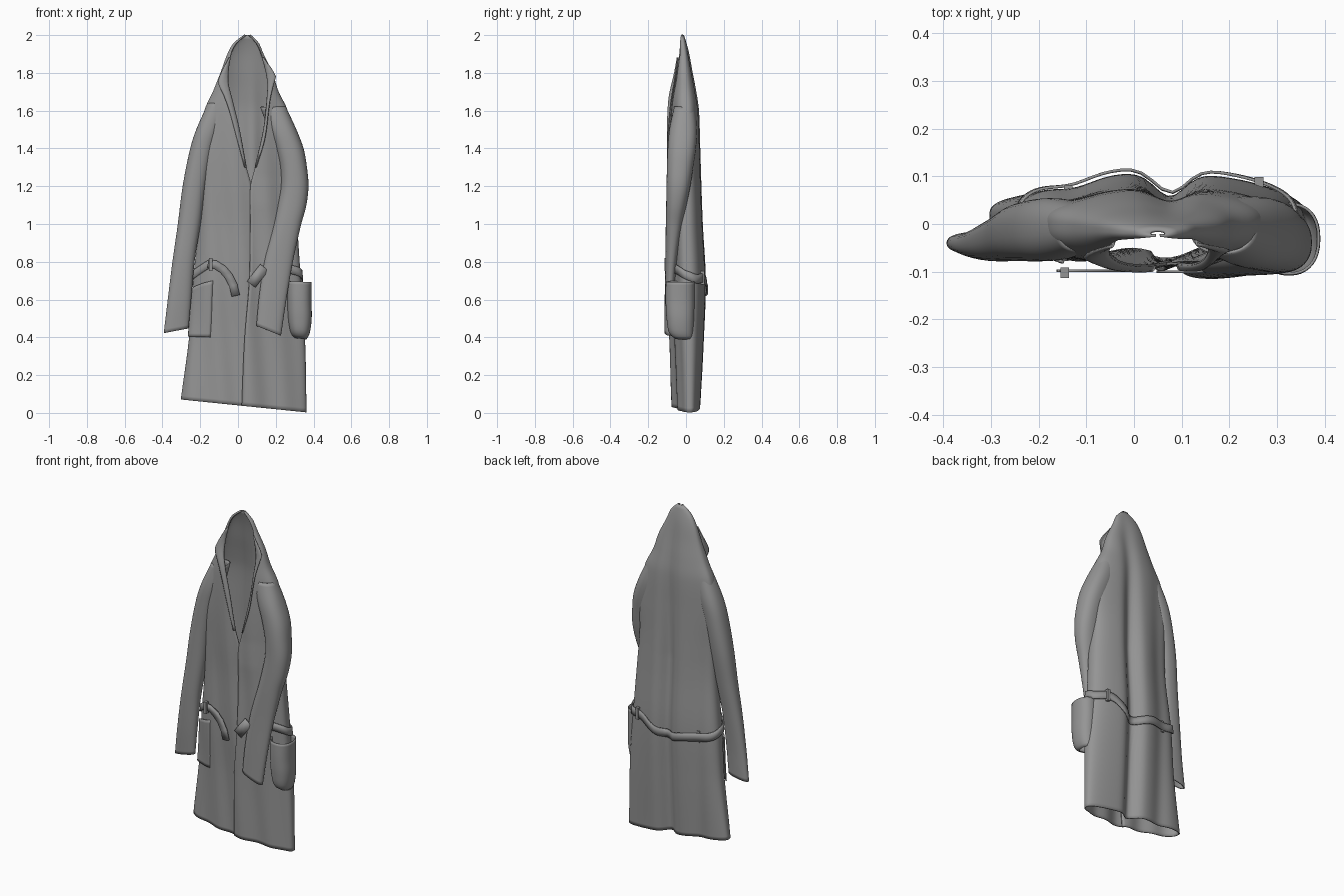
import bpy, bmesh, math
from mathutils import Vector

if "Cube" in bpy.data.objects:
    bpy.data.objects.remove(bpy.data.objects["Cube"], do_unlink=True)

cloth = bpy.data.materials.new("grey cloth")
cloth.use_nodes = True
GREY = (0.3, 0.3, 0.3, 1)
cloth.diffuse_color = GREY
cloth.node_tree.nodes["Principled BSDF"].inputs["Base Color"].default_value = GREY


def curve(keys, z):
    """Smooth interpolation of key rows (z, values...), rising in z."""
    z = min(max(z, keys[0][0]), keys[-1][0])
    i = next(k for k in range(len(keys) - 1) if z <= keys[k + 1][0])
    a, b = keys[i], keys[i + 1]
    p, n = keys[max(i - 1, 0)], keys[min(i + 2, len(keys) - 1)]
    h = b[0] - a[0]
    t = (z - a[0]) / h
    out = []
    for c in range(1, len(a)):
        m0 = (b[c] - p[c]) / (b[0] - p[0]) * h
        m1 = (n[c] - a[c]) / (n[0] - a[0]) * h
        out.append((2*t**3 - 3*t*t + 1) * a[c] + (t**3 - 2*t*t + t) * m0
                   + (3*t*t - 2*t**3) * b[c] + (t**3 - t*t) * m1)
    return out


def sheet(name, rows, closed=False, thick=0.006):
    """Cloth surface through rows of points."""
    bm = bmesh.new()
    grid = [[bm.verts.new(p) for p in row] for row in rows]
    for r0, r1 in zip(grid, grid[1:]):
        n = len(r0)
        for i in range(n if closed else n - 1):
            j = (i + 1) % n
            bm.faces.new((r0[i], r0[j], r1[j], r1[i]))
    bmesh.ops.recalc_face_normals(bm, faces=bm.faces)
    me = bpy.data.meshes.new(name)
    bm.to_mesh(me)
    bm.free()
    ob = bpy.data.objects.new(name, me)
    bpy.context.collection.objects.link(ob)
    me.materials.append(cloth)
    bpy.context.view_layer.objects.active = ob
    bpy.ops.object.select_all(action="DESELECT")
    ob.select_set(True)
    bpy.ops.object.shade_smooth_by_angle(angle=math.radians(50))
    mod = ob.modifiers.new("thickness", "SOLIDIFY")
    mod.thickness = thick
    mod.offset = 0
    return ob


def span(a, b, n):
    return [a + (b - a) * i / (n - 1) for i in range(n)]


# Robe outline: z, right x, left x, front y, back y, side y
BODY = [
    (0.04, -.30, .36, -.06, .075, .02), (0.4, -.255, .352, -.07, .095, .015),
    (0.7, -.235, .33, -.085, .105, .01), (1.0, -.205, .31, -.085, .09, .0),
    (1.2, -.20, .295, -.09, .082, .0), (1.4, -.21, .30, -.09, .075, .0),
    (1.6, -.175, .26, -.085, .068, .0), (1.7, -.13, .212, -.078, .054, -.005),
    (1.8, -.09, .18, -.06, .035, -.01), (1.9, -.053, .132, -.042, .016, -.014),
    (1.96, -.018, .106, -.034, .0, -.017), (2.0, .035, .065, -.024, -.014, -.02),
]
# Front opening: z, right edge x, left edge x
OPENING = [
    (0.04, .035, .02), (0.4, .05, .035), (0.7, .075, .06), (1.0, .078, .065),
    (1.2, .07, .066), (1.3, .045, .09), (1.5, .008, .135), (1.65, -.028, .152),
    (1.76, -.052, .155), (1.9, -.036, .122), (1.96, -.005, .094), (2.0, .046, .054),
]


def robe(angle, z, lift=0.0):
    """Point on the robe: angle 0 = left side, 90 = back, 180 = right side."""
    xr, xl, yf, yb, ym = curve(BODY, z)
    x = (xr + xl) / 2 + (xl - xr) / 2 * math.cos(angle)
    s = math.sin(angle)
    bulge = abs(s) ** 0.75
    fade = min(1, max(0, (2.0 - z) / 0.9))
    if s > 0:
        y = ym + (yb - ym) * bulge
        y -= fade * bulge * 0.05 * math.exp(-((x - .075) / .045) ** 2)
        y -= fade * bulge * 0.02 * math.exp(-((x + .13) / .06) ** 2)
    else:
        y = ym - (ym - yf) * bulge
        y += bulge * fade * 0.007 * math.cos(x * 38 + z * 3)
        y += bulge * 0.018 * fade * min(1, max(0, (x - .06) / .15))
        if angle < 0 and z < 1.25:
            y -= 0.009 * min(1, (1.25 - z) / .15) * s * s
    z2 = z - 0.11 * x * max(0, 1 - z / 0.6)
    out = Vector(((x - (xr + xl) / 2) * .35, y - ym, 0))
    out = out.normalized() if out.length else out
    return Vector((x, y, z2)) + out * lift


def edge_angle(x, z):
    xr, xl = curve(BODY, z)[:2]
    return math.acos(max(-1, min(1, (2 * x - xr - xl) / (xl - xr))))


# Robe with hood, open at the front and the hem
rows = []
for z in span(0.04, 2.0, 90):
    right, left = curve(OPENING, z)
    rows.append([robe(a, z) for a in
                 span(-edge_angle(left, z), 2 * math.pi - edge_angle(right, z), 110)])
sheet("robe_body", rows)

# Collar flaps beside the opening: z, outer right x, outer left x
COLLAR = [(1.3, .035, .097), (1.45, -.005, .142), (1.6, -.046, .162),
          (1.68, -.075, .174), (1.745, -.105, .19), (1.785, -.096, .199),
          (1.88, -.048, .135)]
for side, label in enumerate(("right", "left")):
    rows = []
    for z in span(1.3, 1.88, 24):
        inner, outer = curve(OPENING, z)[side], curve(COLLAR, z)[side]
        y = robe(-edge_angle(inner, z), z).y
        rows.append([(inner + (outer - inner) * t, y - 0.012 * math.sin(t * 2.4), z)
                     for t in span(0, 1, 6)])
    sheet(label + "_collar", rows, thick=0.004)


def tube(name, keys, tilt, n=60, power=0.85):
    """Soft flattened sleeve; keys are z, x from, x to, y front, y back."""
    rows = []
    for z in span(keys[0][0], keys[-1][0], n):
        x0, x1, y0, y1 = curve(keys, z)
        ring = []
        for a in span(0, 2 * math.pi, 37)[:-1]:
            c, s = math.cos(a), math.sin(a)
            c, s = (math.copysign(abs(v) ** power, v) for v in (c, s))
            ring.append(((x0 + x1) / 2 + (x1 - x0) / 2 * c,
                         (y0 + y1) / 2 + (y1 - y0) / 2 * s,
                         z + tilt * c * max(0, 1 - (z - keys[0][0]) / .8)))
        rows.append(ring)
    return sheet(name, rows, closed=True)


tube("right_sleeve", [
    (.435, -.39, -.265, -.06, -.02), (.6, -.37, -.25, -.07, -.015),
    (.8, -.345, -.232, -.075, .0), (1.0, -.316, -.20, -.075, .02),
    (1.2, -.29, -.17, -.075, .04), (1.4, -.25, -.13, -.075, .05),
    (1.5, -.218, -.10, -.072, .05), (1.64, -.155, -.06, -.055, .035)], 0.012)
tube("left_sleeve", [
    (.435, .10, .225, -.112, -.07), (.6, .115, .25, -.11, -.065),
    (.8, .145, .285, -.106, -.05), (1.0, .195, .33, -.104, -.02),
    (1.1, .215, .358, -.102, .0), (1.2, .23, .37, -.10, .02),
    (1.3, .225, .362, -.098, .035), (1.4, .20, .344, -.094, .05),
    (1.5, .165, .306, -.085, .055), (1.62, .12, .25, -.06, .045)], -0.025)

# Bulging pocket on the left side, closed at the bottom
tube("left_pocket", [
    (.395, .30, .36, -.055, .03), (.42, .282, .375, -.085, .035),
    (.5, .268, .387, -.10, .04), (.6, .264, .386, -.105, .042),
    (.695, .262, .387, -.104, .042)], -0.004, 20)

# Flat pocket on the right side of the front
rows = []
for t in span(0, 1, 16):
    rows.append([robe(a, .395 + t * (.26 + .045 * k), .012 * min(1, 6 * (1 - k)))
                 for k, a in zip(span(0, 1, 16), span(3.3, 4.02, 16))])
sheet("right_pocket", rows)


def belt(name, a0, a1, path, width=.024):
    """Ribbon around the robe; path rows are angle, height."""
    rows = []
    for a in span(a0, a1, 70):
        z = curve(path, a)[0]
        rows.append([robe(a, z + w, .012) for w in (-width, 0, width)])
    sheet(name, rows)


# Belt from the front left, around the back, to the front right
belt("belt", -.95, 3.95, [(-.95, .77), (-.3, .745), (.3, .71), (.9, .71), (1.4, .635),
                         (1.9, .66), (2.5, .68), (3.2, .72), (3.6, .75), (3.95, .79)])


def strap(name, path, half, y):
    """Hanging belt end; path points are x, z."""
    rows = []
    for i, (x, z) in enumerate(path):
        p, n = path[max(i - 1, 0)], path[min(i + 1, len(path) - 1)]
        d = Vector((n[0] - p[0], n[1] - p[1])).normalized() * half
        rows.append([(x - d.y * s, y, z + d.x * s) for s in (-1, 1)])
    sheet(name, rows)


strap("right_belt_end", [(-.16, .79), (-.12, .785), (-.08, .76), (-.05, .725),
                         (-.025, .675), (-.012, .62)], .022, -.098)
strap("left_belt_end", [(.07, .68), (.10, .72), (.14, .77)], .028, -.1)

# Belt loops
for i, (x, y, z) in enumerate([(-.145, -.102, .785), (.262, .088, .715), (-.138, .07, .672)]):
    bpy.ops.mesh.primitive_cube_add(size=1, location=(x, y, z))
    loop = bpy.context.object
    loop.name = "belt_loop_%d" % (i + 1)
    loop.scale = (.018, .022, .07)
    loop.data.materials.append(cloth)
